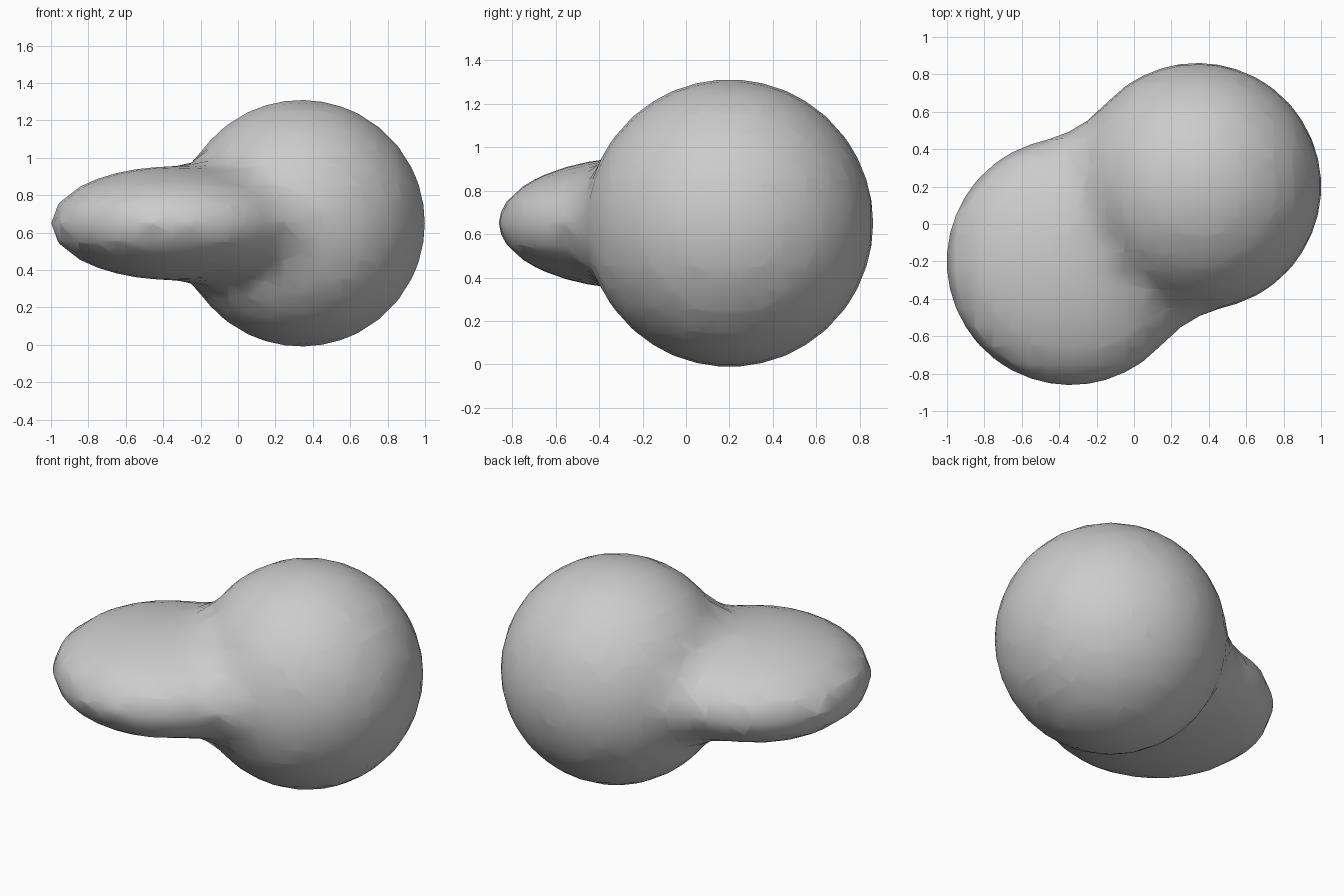
import bpy

if "Cube" in bpy.data.objects:
    bpy.data.objects.remove(bpy.data.objects["Cube"])

# Metaball blend of a round lobe and a flattened lobe
CENTRE = (0.34, 0.2, 0.65)
data = bpy.data.metaballs.new("blob_field")
data.threshold = 0.2
data.resolution = 0.1
data.render_resolution = 0.1


def lobe(kind, side, flatten):
    e = data.elements.new(type=kind)
    e.co = (side * CENTRE[0], side * CENTRE[1], CENTRE[2])
    e.radius = 0.902
    e.stiffness = 2.0
    e.size_x = e.size_y = 1.0
    e.size_z = flatten


lobe('BALL', 1, 1.0)
lobe('ELLIPSOID', -1, 0.46)

field = bpy.data.objects.new("blob_field", data)
bpy.context.collection.objects.link(field)
bpy.context.view_layer.update()

# Bake the blended skin to a smooth mesh
deps = bpy.context.evaluated_depsgraph_get()
mesh = bpy.data.meshes.new_from_object(field.evaluated_get(deps))
bpy.data.objects.remove(field)
blob = bpy.data.objects.new("blended_blob", mesh)
bpy.context.collection.objects.link(blob)
for p in mesh.polygons:
    p.use_smooth = True
mesh.name = "blended_blob"
xs, ys, zs = zip(*(v.co for v in mesh.vertices))
print(len(mesh.polygons), min(xs), max(xs), min(ys), max(ys), min(zs), max(zs))
